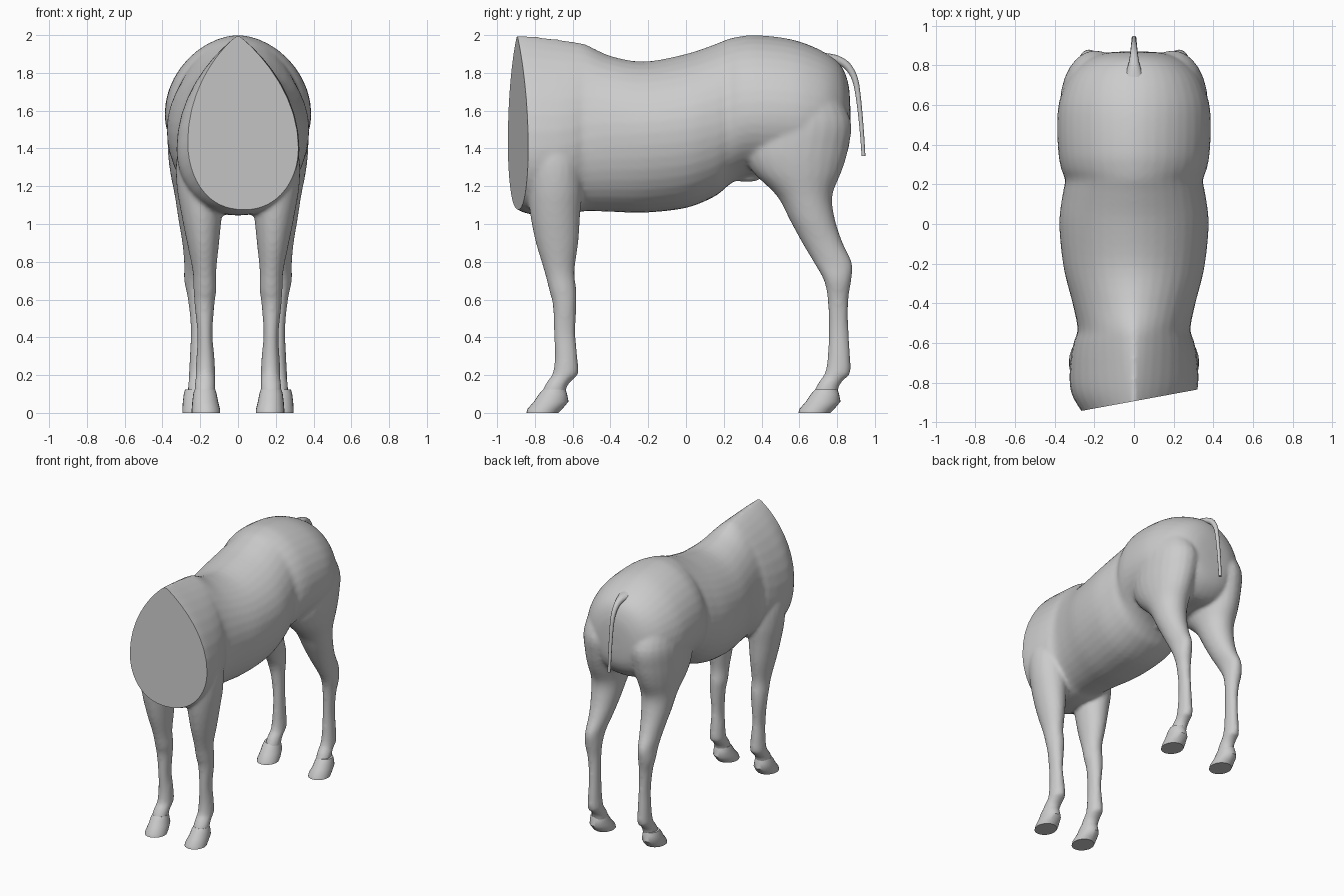
import bpy, bmesh, math
from mathutils import Vector

cube = bpy.data.objects.get("Cube")
if cube:
    bpy.data.objects.remove(cube, do_unlink=True)

grey = bpy.data.materials.new("plain grey")
grey.use_nodes = True
grey.diffuse_color = (0.6, 0.6, 0.6, 1)
grey.node_tree.nodes["Principled BSDF"].inputs["Base Color"].default_value = (0.6, 0.6, 0.6, 1)


def spline(rows, steps):
    """Smooth curve of parameter rows through the given rows."""
    out = []
    for i in range(len(rows) - 1):
        a, b = rows[max(i - 1, 0)], rows[i]
        c, d = rows[i + 1], rows[min(i + 2, len(rows) - 1)]
        for s in range(steps):
            t = s / steps
            out.append([0.5 * (2 * q + (r - p) * t + (2 * p - 5 * q + 4 * r - w) * t * t
                               + (3 * q - p - 3 * r + w) * t ** 3)
                        for p, q, r, w in zip(a, b, c, d)])
    return out + [list(rows[-1])]


def loft(bm, rings):
    """Closed skin over a list of rings of points."""
    loops = [[bm.verts.new(p) for p in ring] for ring in rings]
    n = len(loops[0])
    faces = [bm.faces.new(loops[0][::-1]), bm.faces.new(loops[-1])]
    for a, b in zip(loops, loops[1:]):
        for i in range(n):
            j = (i + 1) % n
            faces.append(bm.faces.new((a[i], a[j], b[j], b[i])))
    bmesh.ops.recalc_face_normals(bm, faces=faces)


def angles(n):
    return [2 * math.pi * i / n for i in range(n)]


def trunk_ring(y, bottom, top, width, mid, point):
    """Egg section: the upper half narrows to the spine by the power 'point'."""
    ring = []
    for a in angles(40):
        c, s = math.cos(a), math.sin(a)
        power = point if s > 0 else 0.9
        x = math.copysign(width * abs(c) ** power, c)
        ring.append((x, y, mid + s * ((top - mid) if s > 0 else (mid - bottom))))
    return ring


def leg_ring(side, z, front, back, inner, outer):
    cx, cy = (inner + outer) / 2, (front + back) / 2
    rx, ry = (outer - inner) / 2, (back - front) / 2
    return [(side * (cx + rx * math.cos(a)), cy + ry * math.sin(a), z) for a in angles(24)]


def finish(bm, name, angle=40):
    mesh = bpy.data.meshes.new(name)
    bm.to_mesh(mesh)
    bm.free()
    mesh.materials.append(grey)
    ob = bpy.data.objects.new(name, mesh)
    bpy.context.collection.objects.link(ob)
    bpy.ops.object.select_all(action="DESELECT")
    ob.select_set(True)
    bpy.context.view_layer.objects.active = ob
    bpy.ops.object.shade_smooth_by_angle(angle=math.radians(angle))
    return ob


# Trunk sections: y, bottom, top, half width, height of widest point, spine sharpness
trunk = [
    (-1.05, 1.22, 2.00, 0.19, 1.45, 1.8),
    (-0.945, 1.11, 2.00, 0.265, 1.43, 1.8),
    (-0.84, 1.055, 1.997, 0.32, 1.40, 1.75),
    (-0.70, 1.045, 1.98, 0.322, 1.40, 1.6),
    (-0.60, 1.055, 1.965, 0.305, 1.42, 1.45),
    (-0.53, 1.068, 1.95, 0.285, 1.45, 1.35),
    (-0.40, 1.065, 1.89, 0.31, 1.47, 1.2),
    (-0.22, 1.06, 1.86, 0.355, 1.48, 1.1),
    (0.00, 1.085, 1.90, 0.377, 1.50, 1.1),
    (0.15, 1.145, 1.95, 0.36, 1.53, 1.1),
    (0.22, 1.20, 1.978, 0.348, 1.55, 1.1),
    (0.28, 1.24, 1.992, 0.368, 1.57, 1.1),
    (0.36, 1.26, 2.00, 0.382, 1.58, 1.1),
    (0.50, 1.25, 1.988, 0.388, 1.58, 1.1),
    (0.62, 1.25, 1.96, 0.377, 1.57, 1.05),
    (0.74, 1.26, 1.905, 0.33, 1.56, 1.0),
    (0.82, 1.32, 1.84, 0.255, 1.55, 1.0),
    (0.86, 1.40, 1.74, 0.16, 1.55, 1.0),
    (0.87, 1.50, 1.62, 0.06, 1.55, 1.0),
]

# Leg sections: z, front edge, back edge, inner edge, outer edge
front_leg = [
    (1.50, -0.78, -0.62, 0.12, 0.28),
    (1.35, -0.84, -0.56, 0.08, 0.325),
    (1.20, -0.84, -0.55, 0.07, 0.325),
    (1.05, -0.825, -0.56, 0.085, 0.30),
    (0.90, -0.795, -0.57, 0.10, 0.27),
    (0.75, -0.75, -0.59, 0.115, 0.24),
    (0.65, -0.725, -0.58, 0.115, 0.235),
    (0.57, -0.705, -0.58, 0.125, 0.23),
    (0.42, -0.70, -0.585, 0.135, 0.215),
    (0.30, -0.695, -0.575, 0.125, 0.22),
    (0.21, -0.705, -0.57, 0.12, 0.225),
    (0.18, -0.725, -0.595, 0.12, 0.225),
    (0.14, -0.75, -0.63, 0.12, 0.23),
    (0.08, -0.775, -0.64, 0.12, 0.23),
]
hind_leg = [
    (1.72, 0.42, 0.78, 0.08, 0.33),
    (1.55, 0.34, 0.872, 0.02, 0.37),
    (1.40, 0.30, 0.86, 0.03, 0.372),
    (1.28, 0.35, 0.825, 0.06, 0.36),
    (1.15, 0.48, 0.775, 0.09, 0.335),
    (1.02, 0.55, 0.79, 0.115, 0.315),
    (0.90, 0.615, 0.83, 0.14, 0.295),
    (0.79, 0.68, 0.88, 0.165, 0.285),
    (0.70, 0.73, 0.875, 0.17, 0.285),
    (0.60, 0.75, 0.86, 0.175, 0.265),
    (0.45, 0.755, 0.86, 0.175, 0.25),
    (0.30, 0.75, 0.87, 0.17, 0.255),
    (0.21, 0.735, 0.87, 0.165, 0.26),
    (0.18, 0.715, 0.84, 0.165, 0.26),
    (0.14, 0.69, 0.81, 0.165, 0.265),
    (0.08, 0.665, 0.80, 0.165, 0.265),
]

# Trunk, legs and sheath are fused into one skin
bm = bmesh.new()
loft(bm, [trunk_ring(*r) for r in spline(trunk, 4)])
for side in (1, -1):
    for leg in (front_leg, hind_leg):
        loft(bm, [leg_ring(side, *r) for r in spline(leg, 4)])
sheath = [(1.38, 0.28, 0.46, -0.06, 0.06), (1.26, 0.27, 0.43, -0.045, 0.045),
          (1.225, 0.27, 0.37, -0.03, 0.03)]
loft(bm, [leg_ring(1, *r) for r in sheath])
body = finish(bm, "body")
remesh = body.modifiers.new("fuse", "REMESH")
remesh.mode = "VOXEL"
remesh.voxel_size = 0.013
soften = body.modifiers.new("soften", "SMOOTH")
soften.factor = 0.5
soften.iterations = 5
bpy.context.view_layer.update()
fused = bpy.data.meshes.new_from_object(
    body.evaluated_get(bpy.context.evaluated_depsgraph_get()))
bpy.data.objects.remove(body, do_unlink=True)

# Slanted flat cut across the neck
bm = bmesh.new()
bm.from_mesh(fused)
bpy.data.meshes.remove(fused)
cut = bmesh.ops.bisect_plane(
    bm, geom=bm.verts[:] + bm.edges[:] + bm.faces[:], dist=0.0001,
    plane_co=Vector((0, -0.894, 1.5)), plane_no=Vector((0.184, -1, 0)), clear_outer=True)
rim = [e for e in cut["geom_cut"] if isinstance(e, bmesh.types.BMEdge)]
bmesh.ops.holes_fill(bm, edges=rim, sides=0)
for f in bm.faces:
    f.material_index = 0
finish(bm, "body", 40)

# Hooves: sole to coronet
hoof_front = [
    (0.0, -0.845, -0.675, 0.095, 0.245),
    (0.02, -0.84, -0.655, 0.095, 0.245),
    (0.06, -0.805, -0.622, 0.105, 0.242),
    (0.10, -0.778, -0.63, 0.113, 0.237),
    (0.125, -0.755, -0.638, 0.12, 0.23),
]
for side, word in ((1, "left"), (-1, "right")):
    for place, dy, dx in (("front", 0, 0), ("hind", 1.44, 0.05)):
        bm = bmesh.new()
        loft(bm, [leg_ring(side, z, f + dy, b + dy, i + dx, o + dx)
                  for z, f, b, i, o in hoof_front])
        finish(bm, f"{place}_hoof_{word}", 45)

# Tail: y, z, half width, half thickness along a hanging path
tail = [
    (0.74, 1.875, 0.05, 0.03),
    (0.80, 1.868, 0.03, 0.024),
    (0.855, 1.835, 0.02, 0.02),
    (0.895, 1.765, 0.016, 0.016),
    (0.915, 1.65, 0.014, 0.013),
    (0.93, 1.50, 0.013, 0.011),
    (0.94, 1.36, 0.012, 0.010),
]
path = spline(tail, 4)
rings = []
for k, (y, z, w, t) in enumerate(path):
    p, q = path[max(k - 1, 0)], path[min(k + 1, len(path) - 1)]
    d = Vector((0, q[0] - p[0], q[1] - p[1])).normalized()
    n = Vector((0, -d.z, d.y))
    rings.append([Vector((w * math.cos(a), y, z)) + n * (t * math.sin(a)) for a in angles(12)])
bm = bmesh.new()
loft(bm, rings)
finish(bm, "tail", 45)
